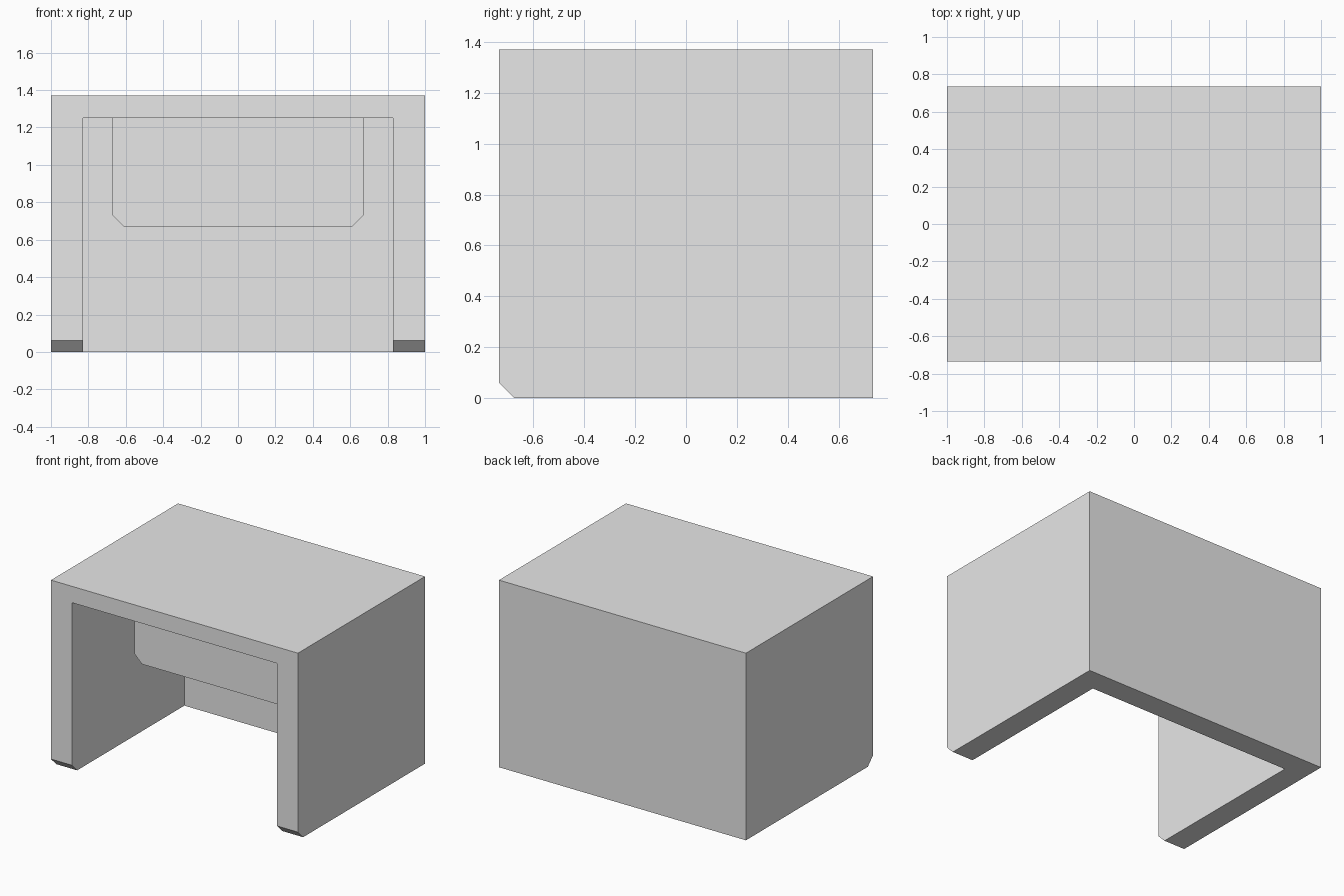
import bpy

cube = bpy.data.objects.get("Cube")
if cube:
    bpy.data.objects.remove(cube, do_unlink=True)

# Overall size
HALF_W, HALF_D, HEIGHT = 1.0, 0.735, 1.37
WALL, TOP, CHAMFER = 0.17, 0.12, 0.06
INNER_W = HALF_W - WALL
INNER_BACK = HALF_D - WALL
CEILING = HEIGHT - TOP

grey = bpy.data.materials.new("light grey")
grey.use_nodes = True
COLOUR = (0.8, 0.8, 0.8, 1)
grey.diffuse_color = COLOUR
grey.node_tree.nodes["Principled BSDF"].inputs["Base Color"].default_value = COLOUR


def prism(name, profile, start, end, axis):
    """Extrude a 2D profile (y,z or x,z) along the x or y axis."""
    def place(p, t):
        return (t, p[0], p[1]) if axis == "x" else (p[0], t, p[1])
    n = len(profile)
    verts = [place(p, t) for t in (start, end) for p in profile]
    faces = [list(range(n))[::-1], list(range(n, 2 * n))]
    faces += [[i, (i + 1) % n, n + (i + 1) % n, n + i] for i in range(n)]
    if axis == "y":
        faces = [f[::-1] for f in faces]
    mesh = bpy.data.meshes.new(name)
    mesh.from_pydata(verts, [], faces)
    mesh.materials.append(grey)
    obj = bpy.data.objects.new(name, mesh)
    bpy.context.collection.objects.link(obj)
    return obj


# Solid body with a bevelled lower front edge
body = prism("housing", [
    (-HALF_D + CHAMFER, 0), (HALF_D, 0), (HALF_D, HEIGHT),
    (-HALF_D, HEIGHT), (-HALF_D, CHAMFER)], -HALF_W, HALF_W, "x")

# Hollow open at the front and the bottom
cutter = prism("hollow_cutter", [
    (-INNER_W, -0.2), (INNER_W, -0.2), (INNER_W, CEILING),
    (-INNER_W, CEILING)], -HALF_D - 0.2, INNER_BACK, "y")
cutter.hide_render = True
cutter.hide_viewport = True
cut = body.modifiers.new("hollow", "BOOLEAN")
cut.operation = "DIFFERENCE"
cut.solver = "EXACT"
cut.object = cutter

# Compartment hung under the top, with bevelled lower corners
W, LOW = 0.67, 0.67
prism("hanging_compartment", [
    (-W + CHAMFER, LOW), (W - CHAMFER, LOW), (W, LOW + CHAMFER),
    (W, CEILING), (-W, CEILING), (-W, LOW + CHAMFER)],
    -0.24, INNER_BACK, "y")
